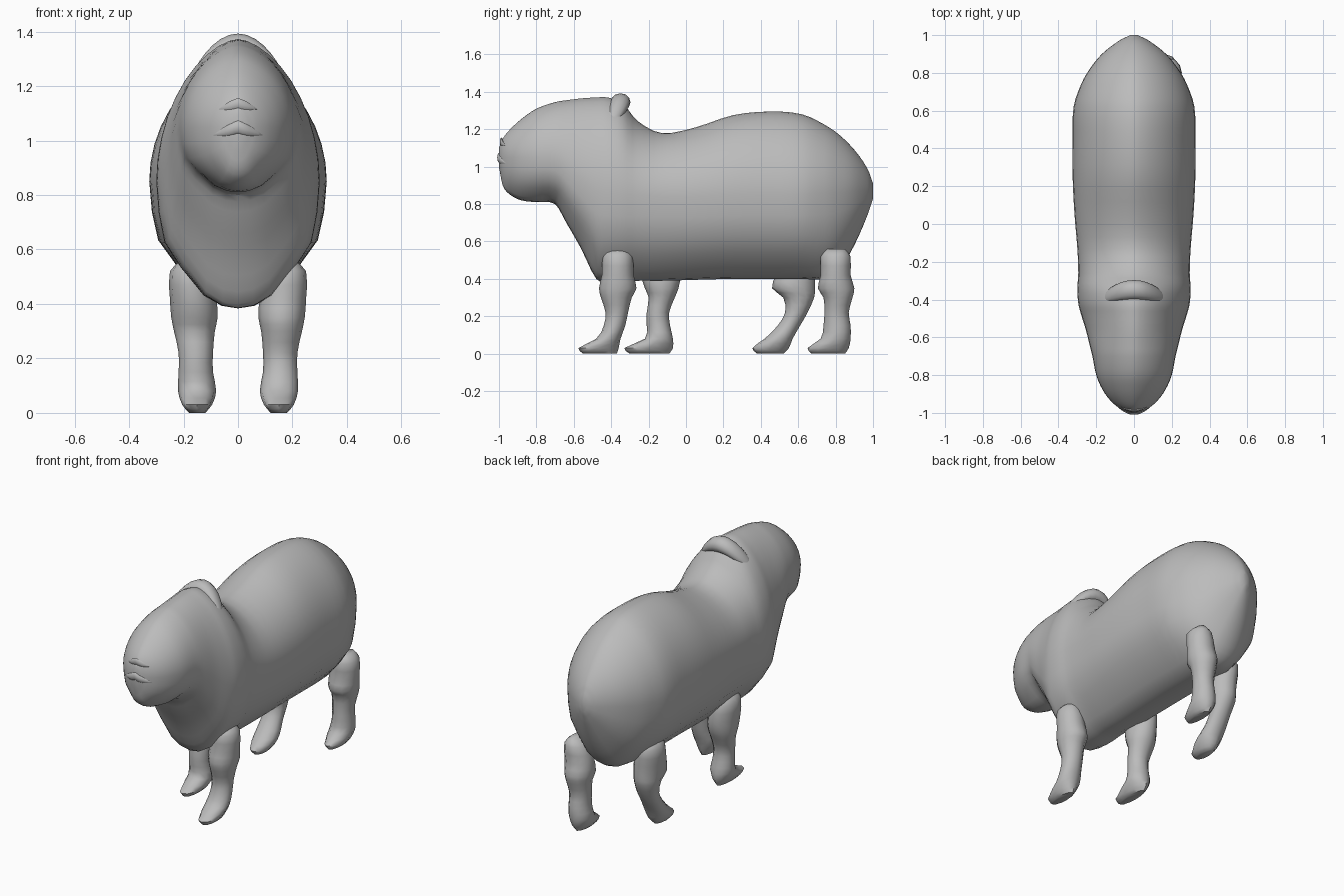
import bpy
import math
from mathutils import Vector

default = bpy.data.objects.get("Cube")
if default:
    bpy.data.objects.remove(default, do_unlink=True)

grey = bpy.data.materials.new("plain grey")
grey.use_nodes = True
grey.diffuse_color = (0.5, 0.5, 0.5, 1)
grey.node_tree.nodes["Principled BSDF"].inputs["Base Color"].default_value = grey.diffuse_color


def loft(name, rings, angle):
    """Join equal rings of points into a closed, capped skin."""
    n = len(rings[0])
    verts = [p for ring in rings for p in ring]
    faces = [(i * n + j, i * n + (j + 1) % n, (i + 1) * n + (j + 1) % n, (i + 1) * n + j)
             for i in range(len(rings) - 1) for j in range(n)]
    faces += [tuple(reversed(range(n))), tuple(range(len(verts) - n, len(verts)))]
    mesh = bpy.data.meshes.new(name)
    mesh.from_pydata(verts, [], faces)
    mesh.materials.append(grey)
    obj = bpy.data.objects.new(name, mesh)
    bpy.context.collection.objects.link(obj)
    bpy.ops.object.select_all(action='DESELECT')
    obj.select_set(True)
    bpy.context.view_layer.objects.active = obj
    bpy.ops.object.mode_set(mode='EDIT')
    bpy.ops.mesh.select_all(action='SELECT')
    bpy.ops.mesh.normals_make_consistent(inside=False)
    bpy.ops.object.mode_set(mode='OBJECT')
    bpy.ops.object.shade_smooth_by_angle(angle=math.radians(angle))
    return obj


def refine(rows, steps):
    """Smoothly interpolate table rows, using the first column as parameter."""
    def slope(i, k):
        a, b = rows[max(i - 1, 0)], rows[min(i + 1, len(rows) - 1)]
        return (b[k] - a[k]) / (b[0] - a[0])
    out = []
    for i in range(len(rows) - 1):
        a, b = rows[i], rows[i + 1]
        h = b[0] - a[0]
        for s in range(steps):
            t = s / steps
            u = t * t * (3 - 2 * t)
            out.append([a[k] + (b[k] - a[k]) * u
                        + h * t * (1 - t) * ((1 - t) * slope(i, k) - t * slope(i + 1, k))
                        for k in range(len(a))])
    return out + [list(rows[-1])]


# Head and trunk: y, underside, widest height, top, half width
BODY = [
    (-1, 1, 1.05, 1.1, .025),
    (-.98, .9, 1.05, 1.15, .07),
    (-.94, .85, 1.05, 1.2, .12),
    (-.88, .82, 1.05, 1.255, .165),
    (-.8, .81, 1.05, 1.31, .2),
    (-.7, .8, 1.04, 1.345, .22),
    (-.64, .7, 1, 1.355, .235),
    (-.56, .56, .93, 1.365, .255),
    (-.48, .4, .87, 1.37, .28),
    (-.42, .385, .86, 1.37, .295),
    (-.34, .385, .85, 1.34, .3),
    (-.26, .39, .85, 1.245, .295),
    (-.13, .39, .84, 1.18, .3),
    (.05, .395, .84, 1.21, .315),
    (.25, .4, .85, 1.275, .325),
    (.45, .4, .85, 1.295, .325),
    (.62, .4, .85, 1.28, .32),
    (.74, .4, .86, 1.225, .28),
    (.82, .45, .86, 1.17, .235),
    (.9, .58, .87, 1.09, .17),
    (.97, .74, .87, .99, .08),
    (1, .83, .87, .91, .02),
]
# Underside of the cross-section, from flank crease to keel
UNDER = [(.97, -.25), (.9, -.48), (.7, -.68), (.42, -.9), (.2, -.98)]


def body_ring(row):
    y, low, mid, top, w = row
    arc = [math.pi * k / 20 for k in range(11)]
    half = [(math.cos(a) ** 1.2 if a < 1.57 else 0, math.sin(a)) for a in arc]
    half = [(0, -1)] + UNDER[::-1] + half
    half = [(w * x, mid + z * (top - mid if z > 0 else mid - low)) for x, z in half]
    return [(x, y, z) for x, z in half] + [(-x, y, z) for x, z in half[-2:0:-1]]


body = loft("body_and_head", [body_ring(r) for r in refine(BODY, 3)], 30)

# Crest of joined ears across the back of the head
crest = []
for i in range(17):
    s = math.sin(math.pi * (i / 8 - 1) / 2)
    r = .008 + .045 * (1 - s * s) ** .5
    c = Vector((.17 * s, -.35 - .05 * s * s, 1.345 - .12 * s * s))
    crest.append([(c.x, c.y + r * math.cos(a), c.z + .9 * r * math.sin(a))
                  for a in [math.tau * k / 12 for k in range(12)]])
loft("ear_crest", crest, 60)


# Soft folds of the muzzle, laid on the head surface
def fold(name, height, reach, dip, thick):
    rings = []
    for i in range(13):
        s = i / 6 - 1
        ok, hit, normal, _ = body.ray_cast(
            Vector((reach * s, -2, height - dip * abs(s))), Vector((0, 1, 0)))
        r = thick * (1.05 - s * s)
        rings.append([(hit.x, hit.y + .4 * r * math.cos(a), hit.z + r * math.sin(a))
                      for a in [math.tau * k / 8 for k in range(8)]])
    loft(name, rings, 60)


fold("nose_fold", 1.135, .07, .02, .02)
fold("upper_lip", 1.05, .09, .03, .022)

# Legs: shared heights with sideways centre and half width
LEVELS = [(0, .15, .03), (.03, .15, .055), (.08, .15, .07), (.15, .155, .063),
          (.22, .155, .063), (.3, .16, .075), (.35, .16, .085), (.42, .165, .085),
          (.52, .18, .07), (.56, .185, .025)]
# Front and back edge of each leg at those heights
LEGS = {
    "front_left_leg": (1, [-.55, -.575, -.48, -.44, -.43, -.455, -.465, -.45, -.445, -.41],
                       [-.37, -.36, -.35, -.325, -.31, -.29, -.265, -.28, -.285, -.32]),
    "front_right_leg": (-1, [-.3, -.33, -.22, -.21, -.21, -.2, -.22, -.24, -.24, -.21],
                        [-.09, -.07, -.07, -.085, -.09, -.06, -.04, -.03, -.04, -.07]),
    "hind_left_leg": (1, [.67, .65, .72, .735, .74, .735, .705, .72, .72, .75],
                      [.85, .87, .88, .88, .87, .89, .9, .88, .88, .85]),
    "hind_right_leg": (-1, [.38, .355, .42, .49, .53, .52, .46, .48, .5, .53],
                       [.52, .55, .57, .61, .65, .685, .69, .69, .69, .66]),
}
for name, (side, fronts, backs) in LEGS.items():
    rows = [(z, x, w, f, b) for (z, x, w), f, b in zip(LEVELS, fronts, backs)]
    rings = []
    for z, x, w, f, b in refine(rows, 2):
        rings.append([(side * (x + w * math.cos(a)), (f + b) / 2 + (b - f) / 2 * math.sin(a), z)
                      for a in [math.tau * k / 12 for k in range(12)]])
    loft(name, rings, 50)
